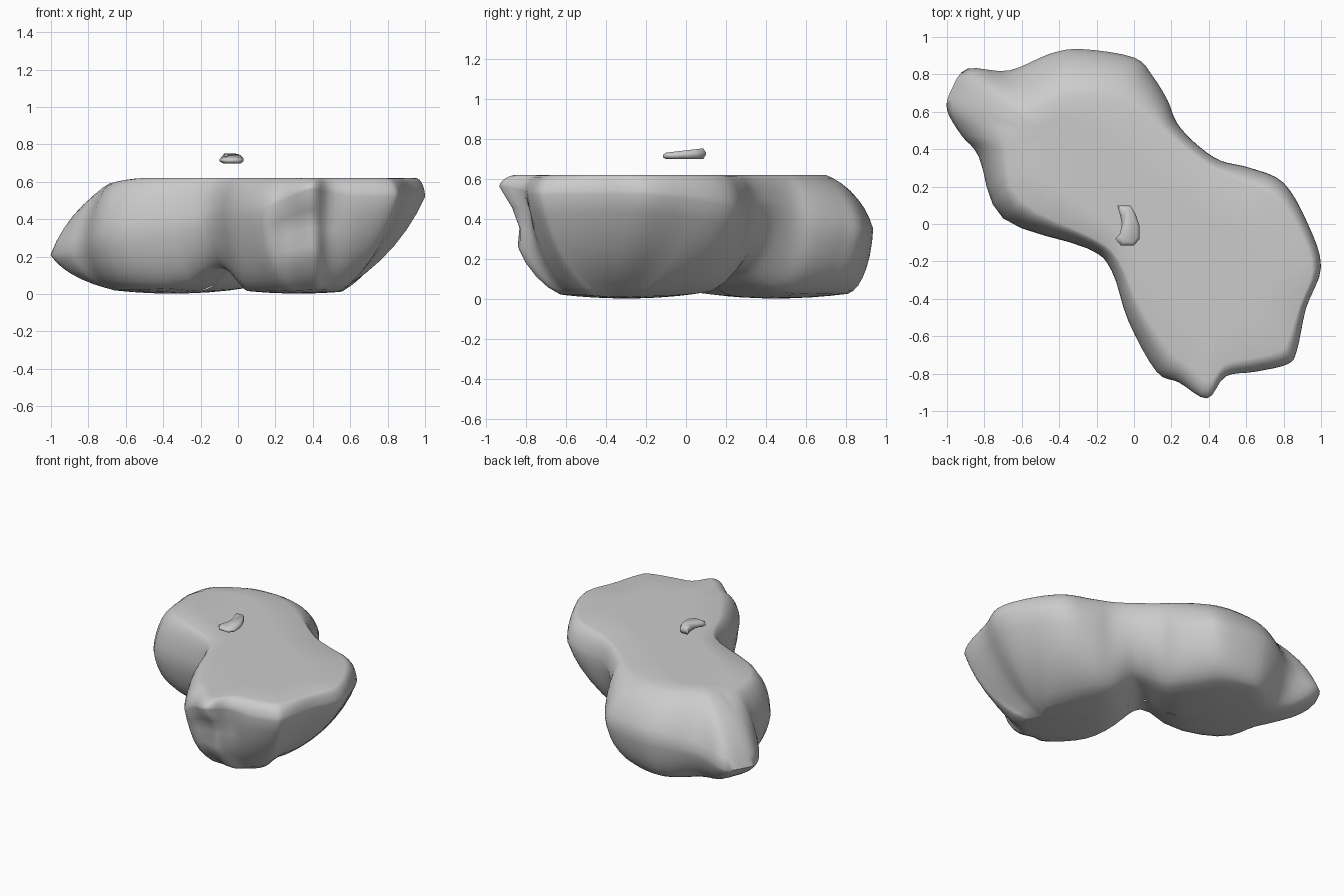
import bpy, bmesh, math
from mathutils import Vector

if "Cube" in bpy.data.objects:
    bpy.data.objects.remove(bpy.data.objects["Cube"])

TOP = 0.62
A, B = Vector((-0.45, 0.45)), Vector((0.45, -0.35))   # spine through both lobes
FEET = Vector((-0.35, 0.45)), Vector((0.32, -0.30))   # lowest spots

# Widest outline: x, y, height of the widest point, top inset, foot inset
OUTLINE = [
    (-1.00, .61, .21, .66, .66), (-.975, .72, .21, .66, .66), (-.89, .83, .22, .66, .58),
    (-.67, .82, .28, .58, .44), (-.45, .91, .34, .56, .30), (-.28, .935, .35, .52, .26),
    (0, .89, .35, .44, .32), (.10, .79, .36, .34, .36), (.18, .66, .38, .25, .38),
    (.23, .54, .42, .16, .42), (.33, .43, .46, .12, .48), (.46, .34, .46, .12, .45),
    (.62, .30, .44, .16, .50), (.80, .22, .46, .14, .66), (.93, .00, .50, .10, .82),
    (1.00, -.23, .52, .09, .88), (.92, -.45, .52, .08, .86), (.87, -.68, .52, .13, .80),
    (.82, -.75, .52, .16, .72), (.65, -.79, .52, .16, .58), (.49, -.82, .54, .15, .50),
    (.39, -.935, .56, .16, .52), (.24, -.85, .50, .20, .48), (.12, -.79, .44, .24, .42),
    (-.03, -.52, .42, .22, .36), (-.12, -.25, .42, .22, .58), (-.25, -.13, .38, .22, .50),
    (-.70, .03, .32, .28, .40), (-.83, .36, .26, .38, .46), (-.92, .47, .23, .52, .56)]


def resample(rows, n):
    """Closed Catmull-Rom through rows of any width."""
    out, m = [], len(rows)
    for i in range(m):
        a, b, c, d = (rows[(i + k) % m] for k in (-1, 0, 1, 2))
        for j in range(n):
            t = j / n
            out.append([.5 * (2 * q + (r - p) * t + (2 * p - 5 * q + 4 * r - s) * t * t
                              + (3 * q - p - 3 * r + s) * t ** 3)
                        for p, q, r, s in zip(a, b, c, d)])
    return out


def on_spine(p):
    d = B - A
    return A + d * max(0, min(1, (p - A).dot(d) / d.length_squared))


def underside(p):
    """Two shallow rounded feet with a raised arch between them."""
    along = (p - Vector((0.0, .06))).dot((B - A).normalized())
    bowl = .18 * min((p - f).length for f in FEET) ** 2
    return .002 + bowl + .10 * math.exp(-(along / .13) ** 2)


def top_height(p):
    """Level top that sags towards the left lobe."""
    return TOP - .7 * max(0, -.48 - p.x) ** 2


def loft(name, rings, angle, cap=False):
    bm = bmesh.new()
    loops = [[bm.verts.new(v) for v in r] for r in rings]
    n = len(loops[0])
    for lo, hi in zip(loops, loops[1:]):
        for i in range(n):
            bm.faces.new((lo[i], lo[(i + 1) % n], hi[(i + 1) % n], hi[i]))
    if cap:
        bm.faces.new(loops[0])
        bm.faces.new(loops[-1])
    bmesh.ops.remove_doubles(bm, verts=bm.verts, dist=.002)
    bmesh.ops.recalc_face_normals(bm, faces=bm.faces)
    mesh = bpy.data.meshes.new(name)
    bm.to_mesh(mesh)
    bm.free()
    ob = bpy.data.objects.new(name, mesh)
    bpy.context.collection.objects.link(ob)
    bpy.ops.object.select_all(action='DESELECT')
    bpy.context.view_layer.objects.active = ob
    ob.select_set(True)
    bpy.ops.object.shade_smooth_by_angle(angle=math.radians(angle))
    return ob


def ease(t, k):
    """Quarter ellipse blended towards a straight line by k."""
    a = t * math.pi / 2
    return (1 - k) * math.sin(a) + k * t, (1 - k) * (1 - math.cos(a)) + k * t


# Flat-topped boulder: each outline point becomes a vertical rib
STEPS = 7
ribs = []
for x, y, zw, ti, bi in resample(OUTLINE, 4):
    p = Vector((x, y))
    s = on_spine(p)
    rib = []

    def add(f, z):
        q = p.lerp(s, f)
        # hollow under the front ledge
        if q.y < -.55:
            ledge = .37 + .30 * (q.x - .30)
            q.y += .08 * math.exp(-((q.x - .34) / .14) ** 2 - ((z - ledge) / .09) ** 2)
        rib.append((q.x, q.y, z))

    # underside, from spine to foot edge
    for f in (1, .75 + .25 * bi, .5 + .5 * bi, .25 + .75 * bi):
        add(f, underside(p.lerp(s, f)))
    zf = underside(p.lerp(s, bi))
    # lower flank, foot edge to widest
    for j in range(STEPS):
        out, rise = ease(j / STEPS, bi * .65)
        add(bi * (1 - out), zf + (zw - zf) * rise)
    # upper flank, widest to top edge
    zt = top_height(p.lerp(s, ti))
    for j in range(STEPS + 1):
        rise, back = ease(j / STEPS, ti * .75)
        add(ti * back, zw + (zt - zw) * rise)
    # flat top
    for f in (.5 + .5 * ti, 1):
        add(f, top_height(p.lerp(s, f)))
    ribs.append(rib)
loft("boulder", list(zip(*ribs)), 60)

# Small curved pebble floating above the top
BEAN = [(-.09, .10), (-.02, .10), (.01, .05), (.03, -.01), (.03, -.08), (0, -.115),
        (-.07, -.115), (-.10, -.08), (-.075, -.05), (-.065, 0), (-.075, .05)]
layers = []
for size, z, tilt in ((.72, .698, .0), (1, .714, .06), (1, .726, .06), (.72, .742, .10)):
    layers.append([(-.025 + (x + .025) * size, y * (.5 + .5 * size), z + tilt * y)
                   for x, y in BEAN])
loft("pebble", layers, 70, cap=True)
